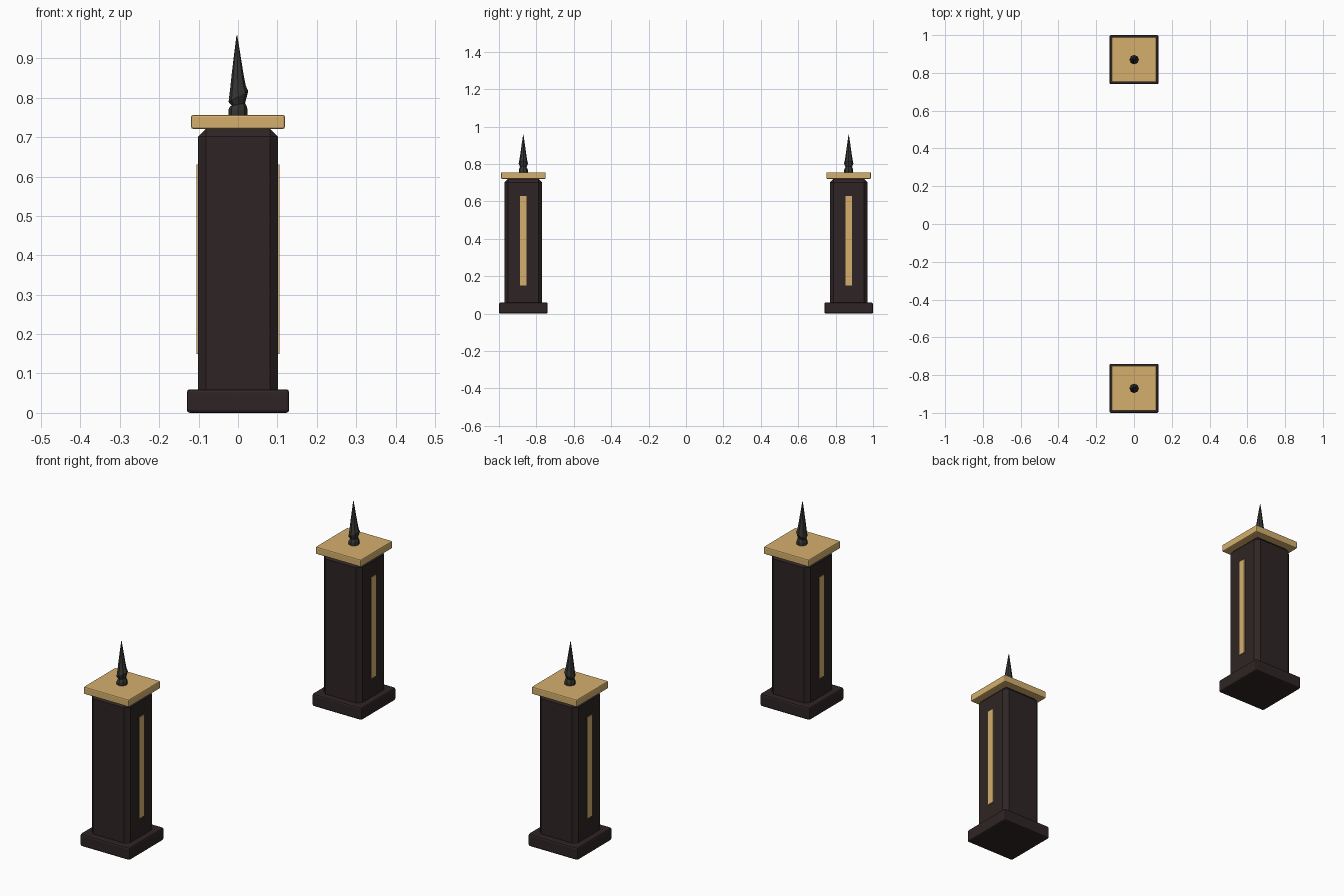
import bpy, bmesh, math
from mathutils import Vector, Matrix

if "Cube" in bpy.data.objects:
    bpy.data.objects.remove(bpy.data.objects["Cube"])


def material(name, rgb):
    m = bpy.data.materials.new(name)
    m.diffuse_color = (*rgb, 1)
    m.use_nodes = True
    m.node_tree.nodes["Principled BSDF"].inputs["Base Color"].default_value = m.diffuse_color
    return m


DARK = material("dark wood", (0.028, 0.018, 0.018))
GOLD = material("gold trim", (0.66, 0.43, 0.155))
IRON = material("blackened iron", (0.035, 0.037, 0.032))


def finish(bm, name, mat):
    bmesh.ops.recalc_face_normals(bm, faces=bm.faces)
    me = bpy.data.meshes.new(name)
    bm.to_mesh(me)
    bm.free()
    me.materials.append(mat)
    ob = bpy.data.objects.new(name, me)
    bpy.context.collection.objects.link(ob)
    return ob


def box(name, centre, half, z0, z1, mat, bevel=0, segments=1):
    """Box from half sizes (x, y) and a height range, with bevelled edges."""
    bm = bmesh.new()
    size = (2 * half[0], 2 * half[1], z1 - z0)
    place = Matrix.Translation((centre[0], centre[1], (z0 + z1) / 2))
    bmesh.ops.create_cube(bm, size=1, matrix=place @ Matrix.Diagonal((*size, 1)))
    if bevel:
        bmesh.ops.bevel(bm, geom=bm.edges[:], offset=bevel, segments=segments,
                        profile=0.5, affect='EDGES')
    return finish(bm, name, mat)


def lofted(name, y, rings, mat, sides=8):
    """Stack of rings (z, radius, x offset, tilt along x), capped at both ends."""
    bm = bmesh.new()
    loops = []
    for z, r, cx, tilt in rings:
        loop = []
        for i in range(sides):
            a = math.tau * i / sides
            x = r * math.cos(a)
            loop.append(bm.verts.new(Vector((cx + x, y + r * math.sin(a), z + tilt * x))))
        loops.append(loop)
    for lo, hi in zip(loops, loops[1:]):
        for i in range(sides):
            j = (i + 1) % sides
            bm.faces.new((lo[i], lo[j], hi[j], hi[i]))
    bm.faces.new(loops[0])
    bm.faces.new(loops[-1])
    return finish(bm, name, mat)


# collar, neck, leaning spear-shaped blade
SPIKE = [
    (0.750, 0.024, 0.000, 0.0),
    (0.770, 0.024, 0.000, 0.0),
    (0.778, 0.021, 0.001, 0.0),
    (0.783, 0.017, 0.001, 0.2),
    (0.803, 0.025, 0.001, 0.55),
    (0.826, 0.020, 0.000, 0.2),
    (0.860, 0.015, -0.001, 0.0),
    (0.910, 0.008, -0.002, 0.0),
    (0.958, 0.001, -0.003, 0.0),
]

for side, label in ((-1, "front"), (1, "back")):
    y = 0.87 * side
    box(label + "_post_base", (0, y), (0.13, 0.13), 0, 0.06, DARK, 0.008, 2)
    box(label + "_post_shaft", (0, y), (0.101, 0.101), 0.03, 0.722, DARK, 0.02)
    box(label + "_post_cap", (0, y), (0.119, 0.119), 0.721, 0.756, GOLD, 0.005, 2)
    lofted(label + "_post_spike", y, SPIKE, IRON)
    # gold inlay strips on the left and right faces
    for sx, hand in ((-1, "left"), (1, "right")):
        box(f"{label}_post_{hand}_strip", (sx * 0.1015, y), (0.0035, 0.018),
            0.15, 0.63, GOLD)
